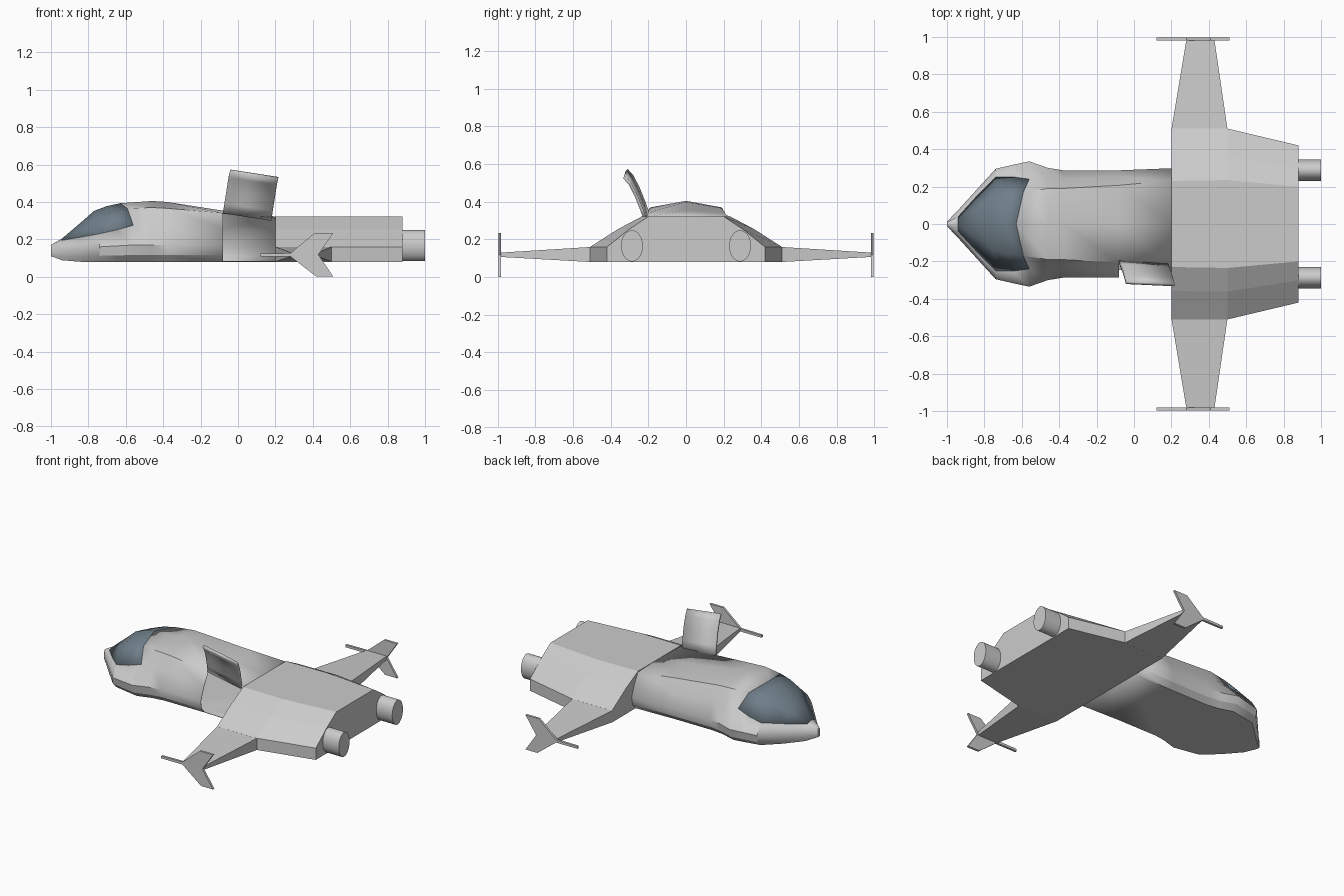
import bpy, bmesh, math
from mathutils import Vector

if "Cube" in bpy.data.objects:
    bpy.data.objects.remove(bpy.data.objects["Cube"])


def make(name, verts, faces, mat=None):
    bm = bmesh.new()
    vs = [bm.verts.new(v) for v in verts]
    for f in faces:
        bm.faces.new([vs[i] for i in f])
    loose = [v for v in bm.verts if not v.link_faces]
    bmesh.ops.delete(bm, geom=loose, context='VERTS')
    bmesh.ops.recalc_face_normals(bm, faces=bm.faces)
    me = bpy.data.meshes.new(name)
    bm.to_mesh(me)
    bm.free()
    ob = bpy.data.objects.new(name, me)
    bpy.context.collection.objects.link(ob)
    if mat:
        me.materials.append(mat)
    return ob


def loft(rings, caps=True):
    """Join equal closed rings of points into one skin."""
    n = len(rings[0])
    verts = [p for r in rings for p in r]
    faces = [(s * n + i, s * n + (i + 1) % n, (s + 1) * n + (i + 1) % n, (s + 1) * n + i)
             for s in range(len(rings) - 1) for i in range(n)]
    if caps:
        faces += [tuple(range(n)), tuple(range(len(verts) - n, len(verts)))]
    return verts, faces


def smooth(ob, angle):
    bpy.ops.object.select_all(action='DESELECT')
    bpy.context.view_layer.objects.active = ob
    ob.select_set(True)
    bpy.ops.object.shade_smooth_by_angle(angle=math.radians(angle))


def shell(ob, t):
    m = ob.modifiers.new("thickness", 'SOLIDIFY')
    m.thickness = t
    m.offset = -1


glass = bpy.data.materials.new("tinted_glass")
glass.diffuse_color = (0.16, 0.21, 0.25, 1)
glass.use_nodes = True
glass.node_tree.nodes["Principled BSDF"].inputs["Base Color"].default_value = glass.diffuse_color

# Front hull stations: x, floor z, widest (y, z), belt (y, z), shoulder (y, z), ridge z, ridge sweep
stations = [
    (-1.00, .110, .012, .130, .010, .160, .006, .168, .170, 0),
    (-0.94, .088, .075, .140, .040, .195, .020, .200, .205, 0),
    (-0.84, .080, .185, .150, .150, .212, .075, .268, .290, 0),
    (-0.74, .080, .295, .160, .250, .230, .140, .325, .352, -.03),
    (-0.65, .080, .316, .165, .252, .250, .160, .350, .378, -.05),
    (-0.56, .080, .335, .170, .240, .275, .170, .365, .393, -.07),
    (-0.46, .080, .300, .170, .240, .285, .190, .370, .405, 0),
    (-0.38, .080, .287, .170, .240, .280, .190, .366, .400, 0),
    (-0.08, .080, .287, .170, .252, .260, .207, .340, .353, 0),
    (0.20, .080, .298, .170, .270, .245, .232, .316, .322, 0)]
rings = []
for x, zb, w, zm, yb, zl, ys, zs, zt, sw in stations:
    half = [(x, w * .86, zb), (x, w * .97, zb + (zm - zb) * .4), (x, w, zm), (x, yb, zl),
            (x + sw * .45, ys, zs)]
    rings.append([(x, 0, zb)] + half + [(x + sw, 0, zt)] + [(a, -b, c) for a, b, c in reversed(half)])
verts, faces = loft(rings, caps=False)
N = 12
hull, screen = [(tuple(range(N)))], []
for k, f in enumerate(faces):
    s, i = divmod(k, N)
    if 1 <= s <= 4 and 4 <= i <= 7:
        screen.append(f)                 # canopy glass
    elif s == 8 and 7 <= i <= 10:
        continue                         # open doorway on the front side
    else:
        hull.append(f)
body = make("front_hull", verts, hull)
canopy = make("windscreen", verts, screen, glass)
for ob in (body, canopy):
    shell(ob, .004)
    smooth(ob, 32)

# Wide rear hull
rings = []
for x, w, t in ((.20, .51, .230), (.50, .51, .235), (.88, .42, .20)):
    half = [(x, w, .08), (x, w, .16), (x, t + (w - t) * .46, .255), (x, t, .322)]
    rings.append(half + [(a, -b, c) for a, b, c in reversed(half)])
make("rear_hull", *loft(rings))

# Wings, tip fins and engines on both sides
fin = [(.12, .108), (.12, .124), (.28, .126), (.41, .235), (.51, .235), (.43, .118),
       (.51, 0), (.42, 0), (.28, .108)]
for side, s in (("left", 1), ("right", -1)):
    root = [(.20, s * .505, .08), (.50, s * .505, .08), (.50, s * .505, .16), (.20, s * .505, .16)]
    tip = [(.28, s * .985, .107), (.43, s * .985, .107), (.43, s * .985, .13), (.28, s * .985, .13)]
    make(side + "_wing", *loft([root, tip]))
    make(side + "_wing_fin", *loft([[(x, s * y, z) for x, z in fin] for y in (.982, .997)]))
    circle = [(math.cos(a * math.tau / 32), math.sin(a * math.tau / 32)) for a in range(32)]
    pod = make(side + "_engine", *loft([[(x, s * .287 + .058 * c, .166 + .083 * d) for c, d in circle]
                                        for x in (.86, 1.0)]))
    smooth(pod, 35)

# Raised side door, curved and tilted with the roof line
path = [(0, -.203, .342), (.008, -.222, .395), (.02, -.252, .47), (.03, -.285, .535), (.038, -.315, .568)]
rows = []
for u, drop, out in ((-.08, 0, 0), (.178, -.04, -.012)):
    rows.append([Vector((u + a, b + out, c + drop)) for a, b, c in path])
n = len(path)
door = make("side_door", rows[0] + rows[1], [(i, i + 1, n + i + 1, n + i) for i in range(n - 1)])
shell(door, .016)
door.modifiers[0].offset = 0
smooth(door, 35)
